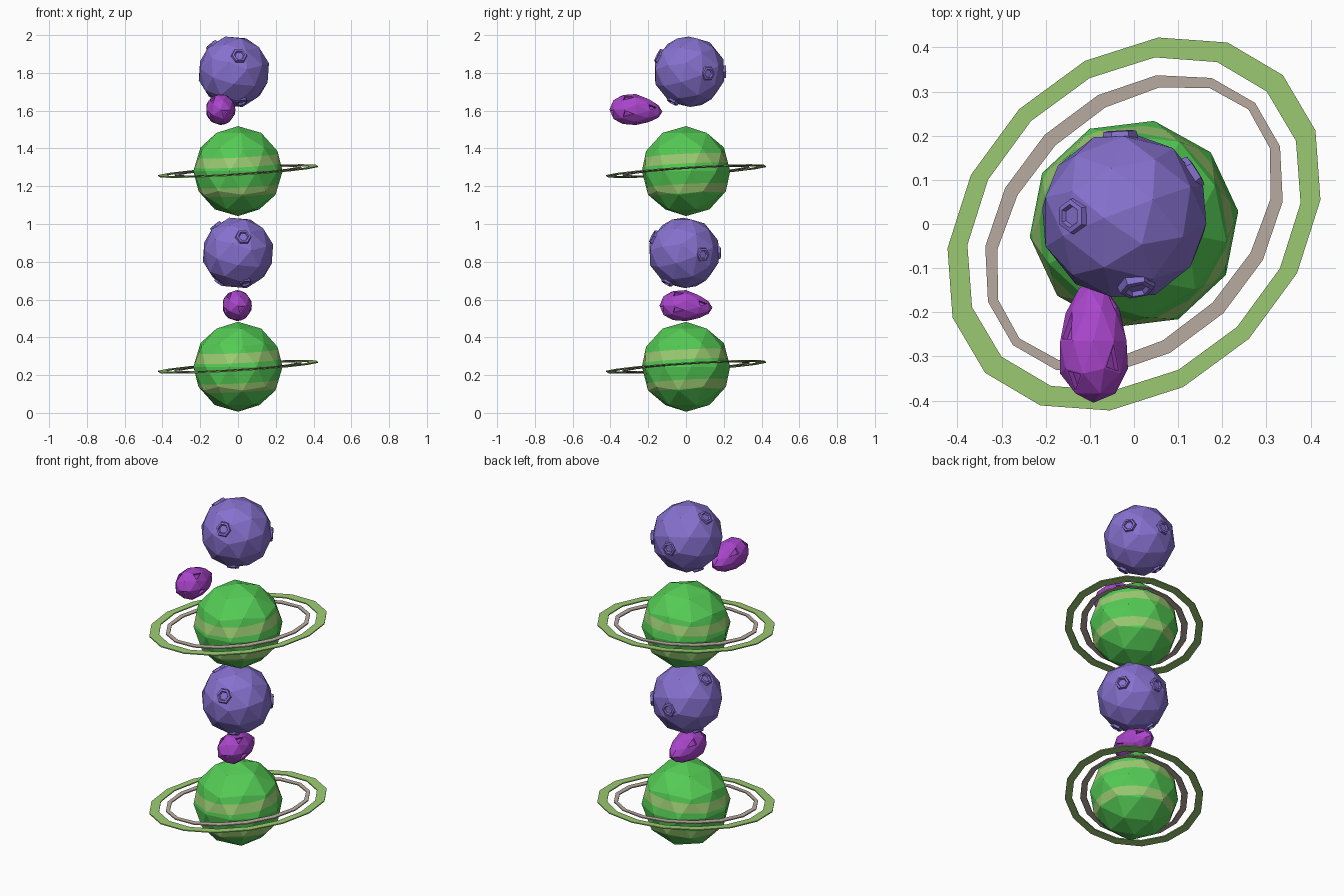
import bpy, bmesh, math
from mathutils import Vector, Matrix

if "Cube" in bpy.data.objects:
    bpy.data.objects.remove(bpy.data.objects["Cube"])


def mat(name, rgb):
    m = bpy.data.materials.new(name)
    m.diffuse_color = (*rgb, 1)
    m.use_nodes = True
    m.node_tree.nodes["Principled BSDF"].inputs["Base Color"].default_value = m.diffuse_color
    return m


GREEN = mat("leaf green", (0.09, 0.60, 0.09))
PALE = mat("pale green", (0.33, 0.60, 0.17))
TAUPE = mat("taupe", (0.50, 0.42, 0.36))
VIOLET = mat("violet", (0.24, 0.165, 0.62))
MAGENTA = mat("magenta", (0.40, 0.06, 0.60))


def finish(bm, name, loc, mats):
    bmesh.ops.recalc_face_normals(bm, faces=bm.faces[:])
    me = bpy.data.meshes.new(name)
    bm.to_mesh(me)
    bm.free()
    for m in mats:
        me.materials.append(m)
    ob = bpy.data.objects.new(name, me)
    ob.location = loc
    bpy.context.collection.objects.link(ob)
    return ob


UP = Vector((-0.05, -0.05, 1)).normalized()   # slightly tilted axis of the ringed planet
BANDS = [(0.03, 0.082), (-0.125, -0.078)]


def ringed_planet(tag, loc):
    # Banded globe: cut along the band edges, colour by height along the axis
    bm = bmesh.new()
    bmesh.ops.create_icosphere(bm, subdivisions=2, radius=0.238,
                               matrix=Matrix.Rotation(math.radians(-11), 4, 'Z'))
    for lo, hi in BANDS:
        for h in (lo, hi):
            bmesh.ops.bisect_plane(bm, geom=bm.verts[:] + bm.edges[:] + bm.faces[:],
                                   plane_co=UP * h, plane_no=UP)
    for f in bm.faces:
        h = f.calc_center_median().dot(UP)
        f.material_index = int(any(lo < h < hi for lo, hi in BANDS))
    finish(bm, "banded_planet_" + tag, loc, [GREEN, PALE])
    # Two flat elliptical rings
    ring("outer_ring_" + tag, loc, (0.477, 0.368), (0.425, 0.33), PALE)
    ring("inner_ring_" + tag, loc, (0.388, 0.286), (0.367, 0.252), TAUPE)


def ring(name, loc, outer, inner, material, n=16, t=0.003):
    bm = bmesh.new()
    c = math.cos(math.radians(45))
    loops = []
    for i in range(n):
        a = 2 * math.pi * i / n
        sec = []
        for (ra, rb), dz in ((outer, -t), (outer, t), (inner, t), (inner, -t)):
            u, v = ra * math.cos(a), rb * math.sin(a)
            x, y = c * (u - v), c * (u + v)
            sec.append(bm.verts.new((x, y, 0.05 * (x + y) + dz)))
        loops.append(sec)
    for i in range(n):
        p, q = loops[i], loops[(i + 1) % n]
        for k in range(4):
            bm.faces.new((p[k], q[k], q[(k + 1) % 4], p[(k + 1) % 4]))
    finish(bm, name, loc, [material])


CRATERS = [((0.03, -0.17, 0.09), 0.045), ((-0.12, 0.0, 0.145), 0.043),
           ((0.165, 0.105, -0.01), 0.042), ((-0.01, 0.19, 0.0), 0.042),
           ((0.04, -0.09, -0.16), 0.036), ((-0.10, 0.035, -0.165), 0.036)]


def cratered_moon(tag, loc):
    bm = bmesh.new()
    bmesh.ops.create_icosphere(bm, subdivisions=2, radius=0.192,
                               matrix=Matrix.Rotation(math.radians(20), 4, 'X')
                               @ Matrix.Rotation(math.radians(12), 4, 'Y'))
    # Hexagonal craters: raised rim stepping down to a shallow floor
    for d, r in CRATERS:
        n = Vector(d).normalized()
        rot = n.to_track_quat('Z', 'Y').to_matrix()
        rows = []
        for rad, h in ((r, 0.172), (r * 0.88, 0.192), (r * 0.62, 0.194), (r * 0.5, 0.184)):
            rows.append([bm.verts.new(rot @ Vector((rad * math.cos(k * math.pi / 3),
                                                    rad * math.sin(k * math.pi / 3), h)))
                         for k in range(6)])
        for a, b in zip(rows, rows[1:]):
            for k in range(6):
                j = (k + 1) % 6
                bm.faces.new((a[k], a[j], b[j], b[k]))
        bm.faces.new(rows[-1])
        bm.faces.new(rows[0][::-1])
    finish(bm, "cratered_moon_" + tag, loc, [VIOLET])


PITS = [(0.5, -0.4, 0.75), (-0.45, -0.7, 0.55), (-0.8, 0.2, 0.5), (0.9, -0.3, -0.2),
        (0.2, -0.95, -0.1), (0.7, 0.5, 0.3), (-0.4, 0.3, -0.8), (-0.7, -0.5, -0.3)]


def asteroid(tag, loc):
    bm = bmesh.new()
    bmesh.ops.create_icosphere(bm, subdivisions=2, radius=1,
                               matrix=Matrix.Rotation(math.radians(90), 4, 'X'))
    bm.faces.ensure_lookup_table()
    chosen = {max(bm.faces, key=lambda f: f.normal.dot(Vector(p).normalized())) for p in PITS}
    # Egg shape, blunt at the front and narrow at the back
    for v in bm.verts:
        t = v.co.y
        s = 1 - 0.24 * t
        v.co = Vector((v.co.x * 0.079 * s, t * 0.14, v.co.z * 0.082 * s - 0.012 * max(t, 0)))
    bm.normal_update()
    # Small sunken pits
    faces = list(chosen)
    bmesh.ops.inset_individual(bm, faces=faces, thickness=0.008, depth=0)
    bmesh.ops.inset_individual(bm, faces=faces, thickness=0.003, depth=-0.012)
    finish(bm, "asteroid_" + tag, loc, [MAGENTA])


# Lower and upper group of the stack
ringed_planet("lower", (0, 0, 0.244))
asteroid("lower", (-0.005, 0, 0.568))
cratered_moon("lower", (0, -0.01, 0.847))
ringed_planet("upper", (0, 0, 1.28))
asteroid("upper", (-0.092, -0.265, 1.606))
cratered_moon("upper", (-0.022, 0.018, 1.806))
